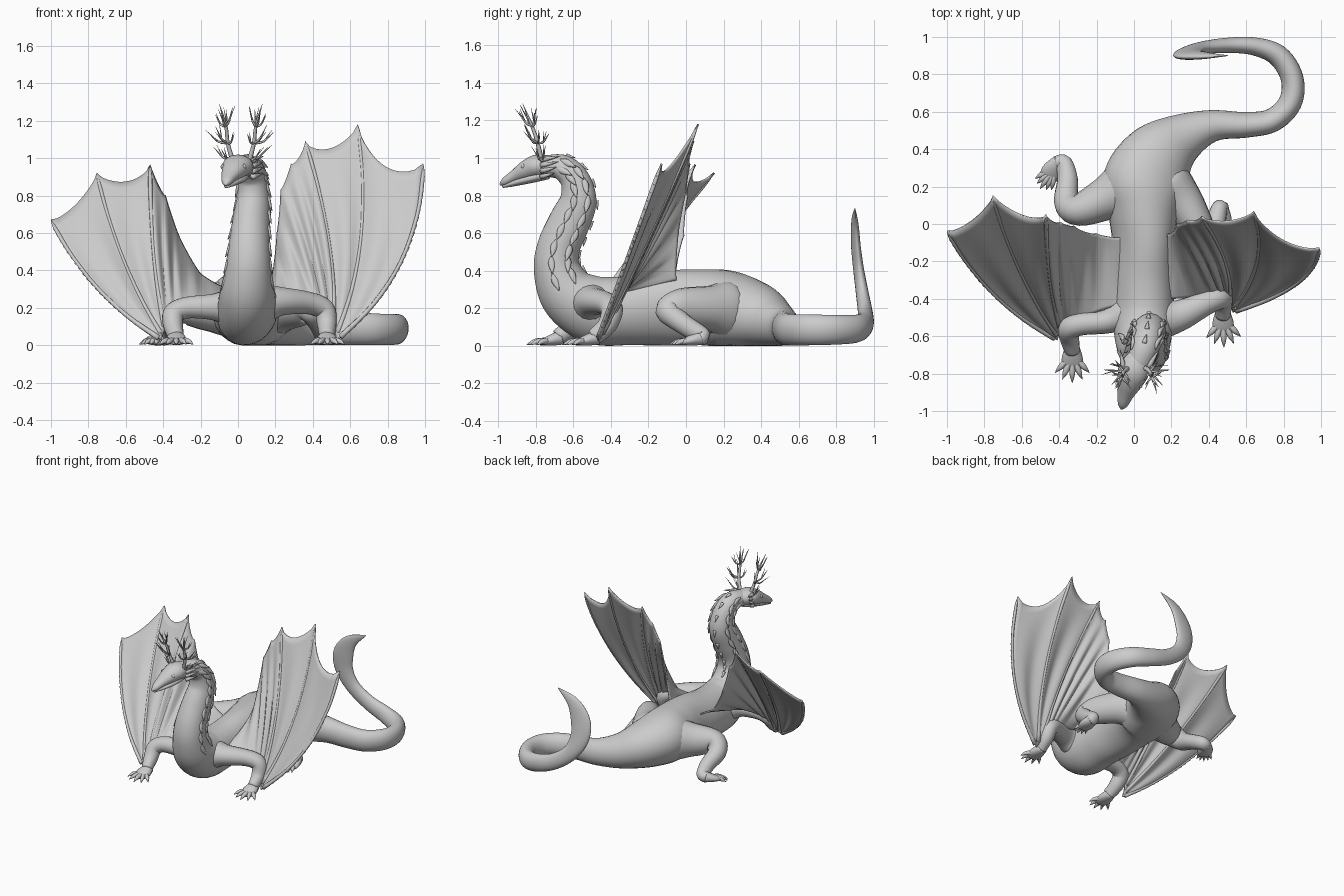
import bpy, math, random
from mathutils import Vector as V

random.seed(4)


def make(name, verts, faces):
    me = bpy.data.meshes.new(name)
    me.from_pydata([tuple(v) for v in verts], [], faces)
    me.update()
    for p in me.polygons:
        p.use_smooth = True
    ob = bpy.data.objects.new(name, me)
    bpy.context.collection.objects.link(ob)
    return ob


def spline(pts, sub):
    """Catmull-Rom through tuples of any length."""
    out, n = [], len(pts)
    for i in range(n - 1):
        a, b, c, d = (pts[max(0, min(n - 1, k))] for k in (i - 1, i, i + 1, i + 2))
        for j in range(sub):
            t = j / sub
            out.append([.5 * (2 * q + (r - p) * t + (2*p - 5*q + 4*r - s) * t*t + (3*q - p - 3*r + s) * t**3)
                        for p, q, r, s in zip(a, b, c, d)])
    out.append(list(pts[-1]))
    return out


def tube(name, pts, n=16, sub=5):
    """Loft of ellipses; each point is x, y, z, side radius, up radius."""
    pts = [p if len(p) == 5 else (*p, p[3]) for p in pts]
    path = spline(pts, sub)
    cs = [V(p[:3]) for p in path]
    verts, faces, side = [], [], None
    for i, c in enumerate(cs):
        t = (cs[min(i + 1, len(cs) - 1)] - cs[max(i - 1, 0)]).normalized()
        if side is None:
            side = V((0, 1, 0)) if abs(t.x) > .8 else V((1, 0, 0))
        side = (side - t * side.dot(t)).normalized()
        up = t.cross(side)
        for k in range(n):
            a = 2 * math.pi * k / n
            v = c + side * math.cos(a) * max(path[i][3], .001) + up * math.sin(a) * max(path[i][4], .001)
            v.z = max(v.z, 0)
            verts.append(v)
    for i in range(len(cs) - 1):
        for k in range(n):
            l = (k + 1) % n
            faces.append((i*n + k, i*n + l, (i+1)*n + l, (i+1)*n + k))
    faces += [tuple(reversed(range(n))), tuple(range(len(verts) - n, len(verts)))]
    return make(name, verts, faces)


def spike(name, a, b, r, n=6):
    a, b = V(a), V(b)
    m = a.lerp(b, .55)
    return tube(name, [(*a, r), (*m, r * .6), (*b, .001)], n, 2)


# Neck, trunk and tail as one continuous loft ending in an upright blade
body = [(0, -.80, .945, .06, .05), (.035, -.72, .957, .068, .06), (.06, -.65, .945, .075, .07),
        (.075, -.59, .88, .08, .08), (.08, -.575, .77, .09, .1), (.07, -.625, .65, .1, .112),
        (.06, -.68, .52, .112, .115), (.055, -.685, .40, .125, .127), (.05, -.62, .27, .148, .16),
        (.05, -.48, .19, .16, .185), (.05, -.3, .187, .16, .187), (.05, -.1, .2, .16, .205),
        (.05, .08, .205, .19, .205), (.065, .22, .195, .235, .2), (.14, .36, .165, .2, .17),
        (.26, .46, .125, .135, .13), (.42, .525, .1, .085, .1), (.6, .53, .09, .068, .09),
        (.74, .555, .085, .063, .085), (.835, .65, .085, .062, .083), (.845, .78, .085, .06, .08),
        (.77, .9, .09, .058, .075), (.64, .95, .115, .048, .068), (.49, .955, .17, .04, .06),
        (.36, .94, .27, .034, .06), (.295, .92, .4, .028, .075), (.3, .905, .53, .024, .08),
        (.37, .9, .65, .018, .05), (.5, .9, .73, .002, .004)]
tube("body_neck_tail", body, 28, 6)

# Head, lower jaw, eyes
tube("head", [(.03, -.70, .96, .055, .045), (.0, -.78, .958, .083, .062), (-.02, -.84, .938, .07, .056),
              (-.045, -.91, .903, .045, .035), (-.06, -.965, .873, .027, .022), (-.067, -.99, .857, .005, .005)], 20)
tube("lower_jaw", [(.015, -.74, .915, .05, .03), (-.01, -.82, .893, .056, .026), (-.04, -.91, .868, .036, .018),
                   (-.063, -.975, .848, .012, .008)], 14)
for s in (-1, 1):
    bpy.ops.mesh.primitive_uv_sphere_add(segments=12, ring_count=8, radius=.014,
                                         location=(-.024 + s * .055, -.85 - s * .015, .955))
    bpy.context.object.name = "eye"
    for k in range(4):  # cheek and brow thorns
        z = .9 + .03 * k
        spike("head_thorn", (.01 + s * .065, -.77, z), (.03 + s * .105, -.7 + .01 * k, z + .02), .016)

# Branching antlers, mirrored about the skull
stem = [(-.03, -.77, .99), (-.055, -.79, 1.08), (-.065, -.82, 1.17), (-.1, -.87, 1.29)]
twigs = [(1, -.16, -.78, 1.14), (1, -.02, -.84, 1.13), (1, -.1, -.73, 1.13), (1, -.12, -.86, 1.17),
         (2, -.03, -.86, 1.27), (2, -.12, -.79, 1.23), (2, -.06, -.8, 1.26), (2, -.09, -.89, 1.25),
         (0, -.13, -.75, 1.06), (0, -.09, -.8, 1.05)]


def skull_mirror(p, s):
    return (.015 - (p[0] - .015) * s, p[1], p[2])


for s in (-1, 1):
    tube("antler_stem", [(*skull_mirror(p, s), r) for p, r in zip(stem, (.014, .011, .009, .001))], 7, 4)
    for i, *tip in twigs:
        a, b = V(skull_mirror(stem[i], s)), V(skull_mirror(tip, s))
        m = a.lerp(b, .5) + V((0, 0, -.02))
        tube("antler_twig", [(*a, .007), (*m, .006), (*b, .001)], 5, 3)
        q = b + V((random.uniform(-.025, .025), random.uniform(-.03, .01), .01))
        spike("antler_twiglet", m, q, .004, 5)

# Overlapping flaps on the neck sides and low scales along its nape
neck = spline(body[1:10], 3)
for i in range(3, len(neck) - 5, 2):
    x, y, z, rs, ru = neck[i]
    t = (V(neck[i + 1][:3]) - V(neck[i - 1][:3])).normalized()
    nape = V((1, 0, 0)).cross(t)
    for s in (-1, 1):
        for w in (-.2, .5):
            c = V((x + s * rs * (.94 - .3 * w * w), y, z)) + nape * ru * w
            tip = c + t * .055 + V((s * .02, 0, 0))
            tube("neck_flap", [(*(c - t * .04), .004), (*c, .012, .02), (*tip, .002)], 8, 3)
    c = V((x, y, z)) + nape * ru * .96
    spike("nape_scale", c - t * .02, c + t * .03 + nape * .014, .014)


# Limbs: tapered loft, flat foot, clawed toes
def limb(name, path, heading, reach, spread=22):
    tube(name, path, 18, 5)
    x, y = path[-1][:2]
    h = math.radians(heading)
    hx, hy = math.cos(h), math.sin(h)
    tube(name + "_foot", [(x - .02 * hx, y - .02 * hy, .045, .04, .04), (x + .03 * hx, y + .03 * hy, .032, .055, .032),
                          (x + .07 * hx, y + .07 * hy, .022, .055, .022), (x + .1 * hx, y + .1 * hy, .012, .04, .01)], 14)
    for k in range(5):
        a = h + math.radians((k - 2) * spread)
        r = reach * (1 - .06 * abs(k - 2))
        tube(name + "_toe", [(x + .02 * hx + math.cos(a) * r * u, y + .02 * hy + math.sin(a) * r * u, z, q)
                             for u, z, q in ((.1, .025, .02), (.5, .025, .017), (.75, .02, .013), (1, .004, .001))], 8, 3)


limb("front_leg_left", [(.05, -.44, .2, .02, .02), (-.03, -.47, .2, .09, .1), (-.14, -.52, .205, .065, .07),
                        (-.28, -.535, .2, .06, .058), (-.345, -.56, .165, .06, .058), (-.345, -.61, .1, .053, .052),
                        (-.33, -.68, .045, .045, .04)], -90, .15)
limb("front_leg_right", [(.06, -.5, .22, .02, .02), (.14, -.5, .225, .11, .1), (.24, -.49, .235, .085, .075),
                         (.38, -.425, .225, .065, .06), (.46, -.395, .19, .06, .058), (.475, -.42, .11, .052, .052),
                         (.475, -.49, .045, .045, .04)], -88, .15)
limb("hind_leg_left", [(.08, .24, .2, .03, .03), (-.02, .2, .2, .15, .15), (-.16, .13, .2, .115, .125),
                       (-.3, .075, .2, .085, .09), (-.36, .12, .15, .068, .068), (-.355, .24, .09, .055, .055),
                       (-.375, .32, .05, .05, .045), (-.41, .32, .04, .045, .04)], 235, .14, 13)
limb("hind_leg_right", [(.1, .3, .18, .03, .03), (.17, .22, .19, .13, .15), (.26, .12, .2, .11, .12),
                        (.35, -.03, .205, .085, .1), (.39, -.095, .185, .068, .068), (.43, -.02, .12, .055, .055),
                        (.455, .08, .055, .05, .045), (.465, .07, .04, .045, .04)], 270, .14, 13)


# Wings: scalloped membrane from finger tips down to the wrist and along the arm
def wing(name, arm, nodes, sags, bulge):
    N, per, T = [V(p) for p in nodes], 14, 24
    edge = []
    for a, b, g in zip(N, N[1:], sags):
        for j in range(per):
            u = j / per
            m = a.lerp(b, u)
            edge.append(m + (V(arm[0]) - m).normalized() * g * math.sin(math.pi * u) ** .55)
    edge.append(N[-1])
    last = len(edge) - 1
    base = [V(p) for p in spline(arm, last // (len(arm) - 1) + 1)]

    def point(i, t):
        s = i / last
        A = base[int(s ** 1.2 * (len(base) - 1))]
        c = (A + edge[i]) / 2 + V(bulge) * 2 * (1 - s) ** 2
        p = A * (1 - t) ** 2 + c * 2 * t * (1 - t) + edge[i] * t * t
        p.y += .012 * math.sin(s * 45) * math.sin(math.pi * t)
        return p
    w = T + 1
    ob = make(name + "_membrane", [point(i, j / T) for i in range(last + 1) for j in range(w)],
              [(i*w + j, i*w + j + 1, (i+1)*w + j + 1, (i+1)*w + j) for i in range(last) for j in range(T)])
    mod = ob.modifiers.new("thickness", "SOLIDIFY")
    mod.thickness, mod.offset = .01, 0
    # finger bones
    for k in range(3):
        tube(name + "_finger", [(*point(k * per, t), r) for t, r in
                                ((.02, .015), (.25, .012), (.5, .01), (.75, .01), (.93, .011), (1, .001))], 8, 4)
    # serrated leading edge
    for k in range(1, 24):
        p, q = point(0, k / 25), point(0, k / 25 + .03)
        spike(name + "_edge_thorn", p, q + V((math.copysign(.01, arm[0][0]), -.005, -.007)), .009, 4)


wing("wing_left", [(-.41, -.62, .03), (-.38, -.56, .1), (-.28, -.5, .2), (-.08, -.43, .25)],
     [(-1, -.04, .67), (-.755, .15, .92), (-.47, .05, .965), (-.39, .01, .8), (-.32, -.01, .59),
      (-.2, -.05, .38), (-.06, -.07, .3)],
     [.05, .09, .03, .01, .015, .01], (-.045, -.045, -.045))
wing("wing_right", [(.53, -.47, .03), (.5, -.42, .1), (.41, -.39, .2), (.18, -.4, .27)],
     [(.99, -.13, .97), (.64, .065, 1.18), (.36, .04, 1.09), (.285, .02, .97), (.23, 0, .83),
      (.21, -.04, .6), (.18, -.05, .35)],
     [.13, .09, .03, .01, .01, .01], (.11, -.02, -.055))
